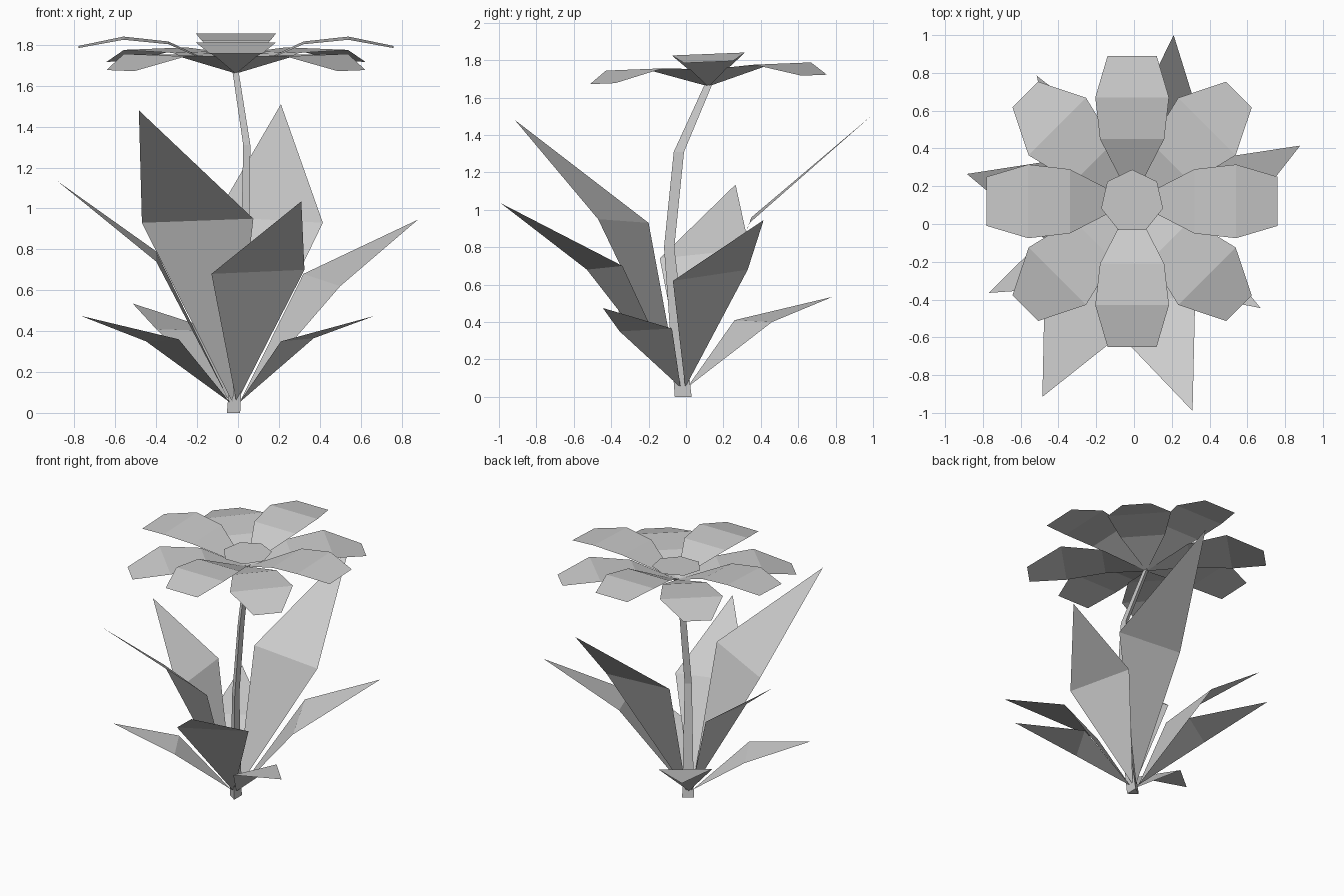
import bpy
import math
from mathutils import Vector

default_cube = bpy.data.objects.get("Cube")
if default_cube:
    bpy.data.objects.remove(default_cube, do_unlink=True)

# One flat colour for the whole plant
pale_grey = bpy.data.materials.new("pale_grey")
pale_grey.use_nodes = True
grey = (0.6, 0.6, 0.6, 1)
pale_grey.diffuse_color = grey
pale_grey.node_tree.nodes["Principled BSDF"].inputs["Base Color"].default_value = grey


def add_part(name, points, faces):
    """Make a flat-shaded object from points and faces."""
    mesh = bpy.data.meshes.new(name)
    mesh.from_pydata([tuple(p) for p in points], [], faces)
    mesh.materials.append(pale_grey)
    mesh.update()
    part = bpy.data.objects.new(name, mesh)
    bpy.context.collection.objects.link(part)
    return part


# Stem: a tapering three-sided tube through four stations
stations = [
    (Vector((-0.022, -0.015, 0)), 0.065, 0.09),
    (Vector((0.035, -0.09, 0.8)), 0.04, 0.055),
    (Vector((0.043, -0.038, 1.31)), 0.035, 0.055),
    (Vector((-0.012, 0.12, 1.67)), 0.03, 0.04),
]
stem_points, stem_faces = [], []
for centre, width, depth in stations:
    for side, front in ((-0.5, 0), (0.5, -0.5), (0.5, 0.5)):
        stem_points.append(centre + Vector((side * width, front * depth, 0)))
for ring in range(len(stations) - 1):
    for i in range(3):
        a, b = ring * 3 + i, ring * 3 + (i + 1) % 3
        stem_faces.append((a, b, b + 3, a + 3))
last = len(stem_points) - 3
stem_faces += [(2, 1, 0), (last, last + 1, last + 2)]
add_part("stem", stem_points, stem_faces)


# Leaves: folded kites running from the stem foot over two shoulders to a tip
def add_leaf(name, tip, shoulder_a, shoulder_b):
    tip, a, b = Vector(tip), Vector(shoulder_a), Vector(shoulder_b)
    outward = Vector((tip.x, tip.y, 0)).normalized()
    base = Vector((-0.015, -0.015, 0.05)) + outward * 0.025
    if (a - base).cross(b - base).z < 0:
        a, b = b, a
    add_part(name, [base, a, b, tip], [(0, 1, 2), (1, 3, 2)])


add_leaf("tall_back_leaf", (0.21, 1.0, 1.51), (0.415, 0.34, 0.93), (-0.11, 0.35, 0.96))
add_leaf("tall_front_leaf", (-0.485, -0.915, 1.48), (-0.47, -0.2, 0.93), (0.075, -0.47, 0.95))
add_leaf("broad_front_leaf", (0.31, -0.99, 1.035), (-0.13, -0.53, 0.68), (0.325, -0.34, 0.7))
add_leaf("right_side_leaf", (-0.885, 0.265, 1.135), (-0.4, -0.14, 0.74), (-0.4, 0.34, 0.79))
add_leaf("left_side_leaf", (0.88, 0.415, 0.945), (0.32, 0.33, 0.68), (0.5, -0.07, 0.62))
add_leaf("low_right_leaf", (-0.77, -0.365, 0.475), (-0.29, -0.33, 0.36), (-0.45, -0.05, 0.35))
add_leaf("low_left_leaf", (0.67, -0.445, 0.475), (0.21, -0.355, 0.35), (0.37, -0.075, 0.365))
add_leaf("low_back_leaf", (-0.515, 0.785, 0.535), (-0.4, 0.26, 0.41), (-0.1, 0.46, 0.4))

# Flower head: everything meets at the heart and tips slightly forward
heart = Vector((-0.01, 0.12, 1.66))
forward_tilt = 0.04


def head_point(angle, along, across, height):
    x = along * math.cos(angle) - across * math.sin(angle)
    y = along * math.sin(angle) + across * math.cos(angle)
    return heart + Vector((x, y, height + y * forward_tilt))


# Petal rows: distance from heart, half width, height above heart
upper_rows = [(0.33, 0.17, 0.15), (0.55, 0.195, 0.173), (0.77, 0.13, 0.13)]
lower_rows = [(0.29, 0.15, 0.097), (0.56, 0.215, 0.106), (0.8, 0.096, 0.037)]

for i in range(8):
    angle = i * math.pi / 4
    rows = lower_rows if i % 2 else upper_rows
    points = [heart]
    for along, half_width, height in rows:
        points.append(head_point(angle, along, -half_width, height))
        points.append(head_point(angle, along, half_width, height))
    layer = "lower" if i % 2 else "upper"
    add_part(f"{layer}_petal_{i // 2 + 1}", points,
             [(0, 1, 2), (1, 3, 4, 2), (3, 5, 6, 4)])

# Seven-sided disc in the middle of the flower
disc = [head_point(math.pi / 2 + i * math.tau / 7, 0.168, 0, 0.1) for i in range(7)]
add_part("flower_disc", disc, [tuple(range(7))])
